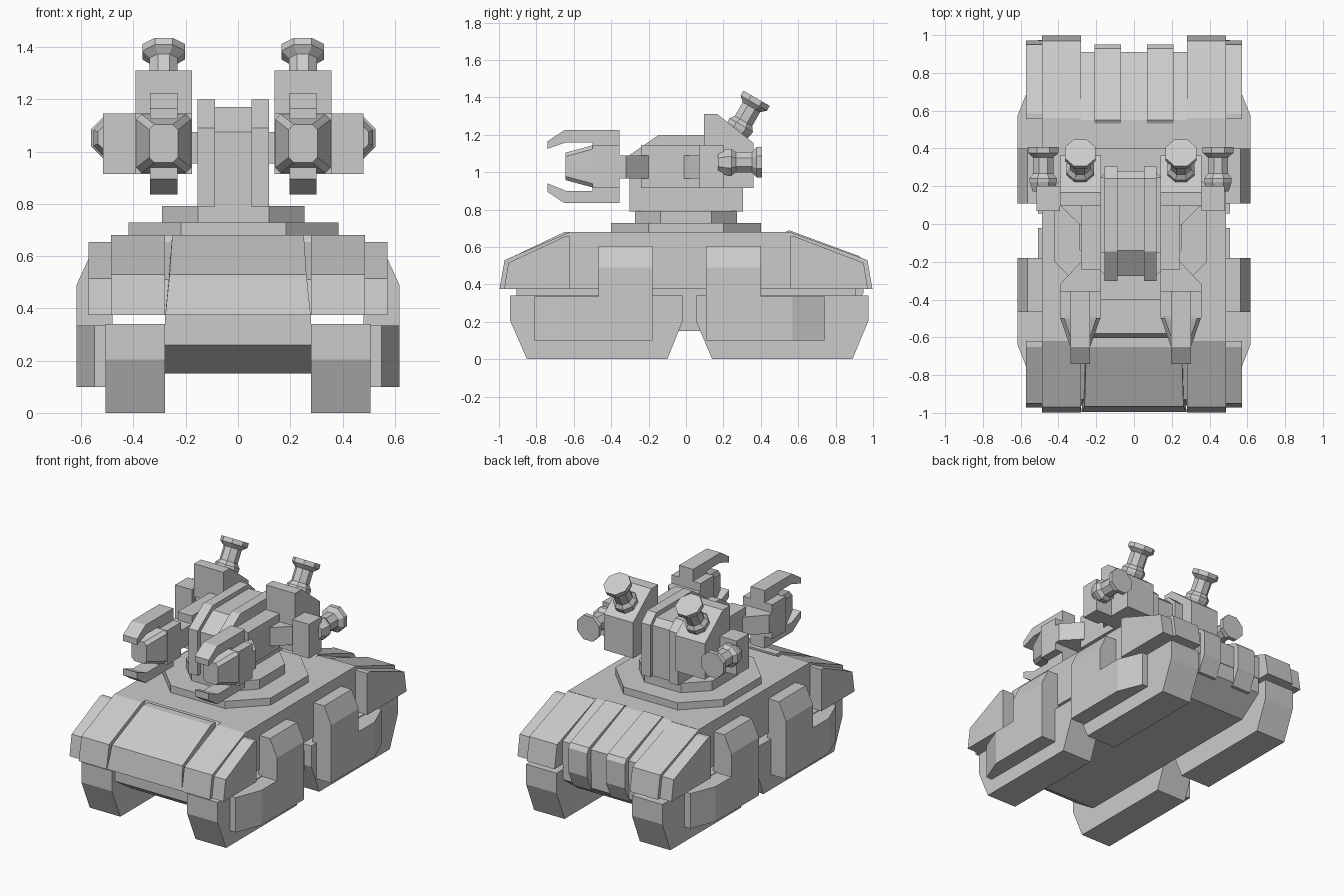
import bpy, bmesh, math
from mathutils import Matrix, Vector

if "Cube" in bpy.data.objects:
    bpy.data.objects.remove(bpy.data.objects["Cube"])

C = -0.018   # turret sits slightly left of the hull centre


def make(name, rings, loc=(0, 0, 0), rot=(0, 0, 0)):
    """Skin a list of equal-length point rings and cap both ends."""
    bm = bmesh.new()
    vs = [[bm.verts.new(p) for p in r] for r in rings]
    n = len(vs[0])
    for a, b in zip(vs, vs[1:]):
        for i in range(n):
            j = (i + 1) % n
            bm.faces.new((a[i], a[j], b[j], b[i]))
    bm.faces.new(vs[0])
    bm.faces.new(vs[-1][::-1])
    bmesh.ops.recalc_face_normals(bm, faces=bm.faces)
    me = bpy.data.meshes.new(name)
    bm.to_mesh(me)
    bm.free()
    ob = bpy.data.objects.new(name, me)
    ob.location, ob.rotation_euler = loc, rot
    bpy.context.collection.objects.link(ob)
    return ob


def slab(name, prof, x0, x1, cx=0):
    """Side profile (y, z) extruded across x."""
    return make(name, [[(cx + x, y, z) for y, z in prof] for x in (x0, x1)])


def pair(name, prof, x0, x1, cx=0):
    for s, side in ((1, "right"), (-1, "left")):
        slab(f"{name}_{side}", prof, s * x0, s * x1, cx)


def plan(name, pts, z0, z1, cx=0):
    return make(name, [[(cx + x, y, z) for x, y in pts] for z in (z0, z1)])


def rect(y0, y1, z0, z1):
    return [(y0, z0), (y1, z0), (y1, z1), (y0, z1)]


def nozzle(name, loc, rot):
    """Eight-sided thruster nozzle along local z."""
    prof = [(.06, -.05), (.078, 0), (.078, .02), (.058, .045),
            (.058, .13), (.088, .155), (.088, .185)]
    rings = []
    for r, z in prof:
        rings.append([(r * math.cos(a), r * math.sin(a), z)
                      for a in [math.pi / 8 + k * math.pi / 4 for k in range(8)]])
    make(name, rings, loc, rot)


# Central hull
slab("lower_hull", [(-.906, .375), (-.906, .26), (-.74, .15), (.74, .15), (.906, .27),
                    (.906, .375)], -.28, .28)
slab("upper_hull", [(-.96, .375), (-.93, .51), (-.6, .655), (-.58, .68), (.55, .68),
                    (.91, .53), (.91, .375)], -.28, .28)
pair("side_deck", rect(-.62, .56, .375, .68), .28, .487)

# Front glacis panel, narrower at the top
make("front_panel", [[(s * w, y, z) for w, y, z in
                      [(.252, -.65, .68), (.262, -.965, .53), (.278, -.995, .375),
                       (.27, -.9, .375), (.252, -.6, .6), (.252, -.6, .68)]] for s in (1, -1)])

# Rear ribs
pair("rear_rib", [(.5, .66), (.55, .69), (.93, .55), (.95, .52), (.95, .36), (.9, .25),
                  (.85, .25)], .07, .21)

# Fenders and their outer plates
for end, s, top in (("front", -1, .62), ("rear", 1, .555)):
    pair(f"{end}_fender", [(s * .4, .68), (s * top, .68), (s * .97, .53), (s * .997, .375),
                           (s * .4, .375)], .28, .487)
    pair(f"{end}_fender_plate", [(s * top, .655), (s * (top + .03), .655), (s * .95, .515),
                                 (s * .972, .375), (s * top, .375)], .487, .573)

# Four track pods with side guards
pods = (("front", [(-.94, .34), (-.94, .205), (-.85, 0), (-.1, 0), (-.02, .2), (-.02, .34)],
         [(-.81, .55), (-.635, .618), (-.18, .618)], (-.467, -.18)),
        ("rear", [(.975, .34), (.975, .205), (.89, 0), (.14, 0), (.055, .2), (.055, .34)],
         [(.74, .55), (.57, .618), (.108, .618)], (.108, .4)))
for end, track, edge, (u0, u1) in pods:
    pair(f"{end}_track", track, .28, .507)
    for s, side in ((1, "right"), (-1, "left")):
        pts = [(s * x, y) for y, x in edge] + [(s * .5, edge[-1][0]), (s * .5, edge[0][0])]
        plan(f"{end}_guard_{side}", pts, .1, .335)
        make(f"{end}_guard_riser_{side}",
             [[(s * x, y, z) for x, z in ((.48, .3), (.618, .3), (.618, .49), (.565, .605), (.48, .605))]
              for y in (u0, u1)])

# Turret rings
for name, r, z0, z1 in (("turret_base", .402, .67, .728), ("turret_ring", .272, .72, .792)):
    h = r / 2
    plan(name, [(r, -h), (r, h), (h, r), (-h, r), (-r, h), (-r, -h), (-h, -r), (h, -r)], z0, z1, C)

# Turret core with raised rails
slab("turret_core", [(-.275, .79), (-.275, 1.075), (-.14, 1.17), (.24, 1.17), (.28, 1.13),
                     (.28, .79)], -.075, .075, C)
pair("turret_rail", [(-.303, .79), (-.303, 1.09), (-.145, 1.2), (.24, 1.2), (.305, 1.14),
                     (.305, .79)], .07, .137, C)
slab("gun_axle", rect(-.15, .25, .955, 1.075), -.2, .2, C)

# Twin gun assemblies
G0, G1 = .158, .375
GM = (G0 + G1) / 2
pair("gun_housing", [(.095, .915), (.095, 1.31), (.168, 1.31), (.362, 1.155), (.362, .915)], G0, G1, C)
pair("gun_block", rect(-.5, -.355, .915, 1.145), G0, G1, C)
pair("gun_spine", rect(-.24, .1, .915, 1.145), G0, .262, C)
pair("gun_prong_upper", [(-.74, 1.125), (-.74, 1.165), (-.65, 1.225), (-.355, 1.225),
                         (-.355, 1.14), (-.5, 1.14), (-.5, 1.16), (-.64, 1.16)], GM - .052, GM + .052, C)
pair("gun_prong_lower", [(-.74, .94), (-.74, .895), (-.65, .835), (-.355, .835),
                         (-.355, .92), (-.5, .92), (-.5, .9), (-.64, .9)], GM - .052, GM + .052, C)
pair("side_pod", rect(.07, .2, .915, 1.145), G1, .498, C)
for s, side in ((1, "right"), (-1, "left")):
    # waisted gun body
    pts = [(G0, -.36), (G1, -.36), (G1, -.32), (.262, -.2), (.262, -.01), (G1, .1), (G0, .1)]
    plan(f"gun_body_{side}", [(s * x, y) for x, y in pts], .965, 1.09, C)
    # tapered muzzle, corners cut
    rings = []
    for y, w, h, c in ((-.49, .1085, .115, .02), (-.645, .055, .073, .02)):
        rings.append([(C + s * GM + a, y, 1.031 + b) for a, b in
                      [(w, h - c), (w - c, h), (c - w, h), (-w, h - c),
                       (-w, c - h), (c - w, -h), (w - c, -h), (w, c - h)]])
    make(f"gun_muzzle_{side}", rings)
    # upper and side nozzles
    nozzle(f"upper_nozzle_{side}", (C + s * GM, .285, 1.235), (math.radians(-30), 0, 0))
    nozzle(f"side_nozzle_{side}", (C + s * .463, .222, 1.053), (math.radians(-90), 0, 0))
